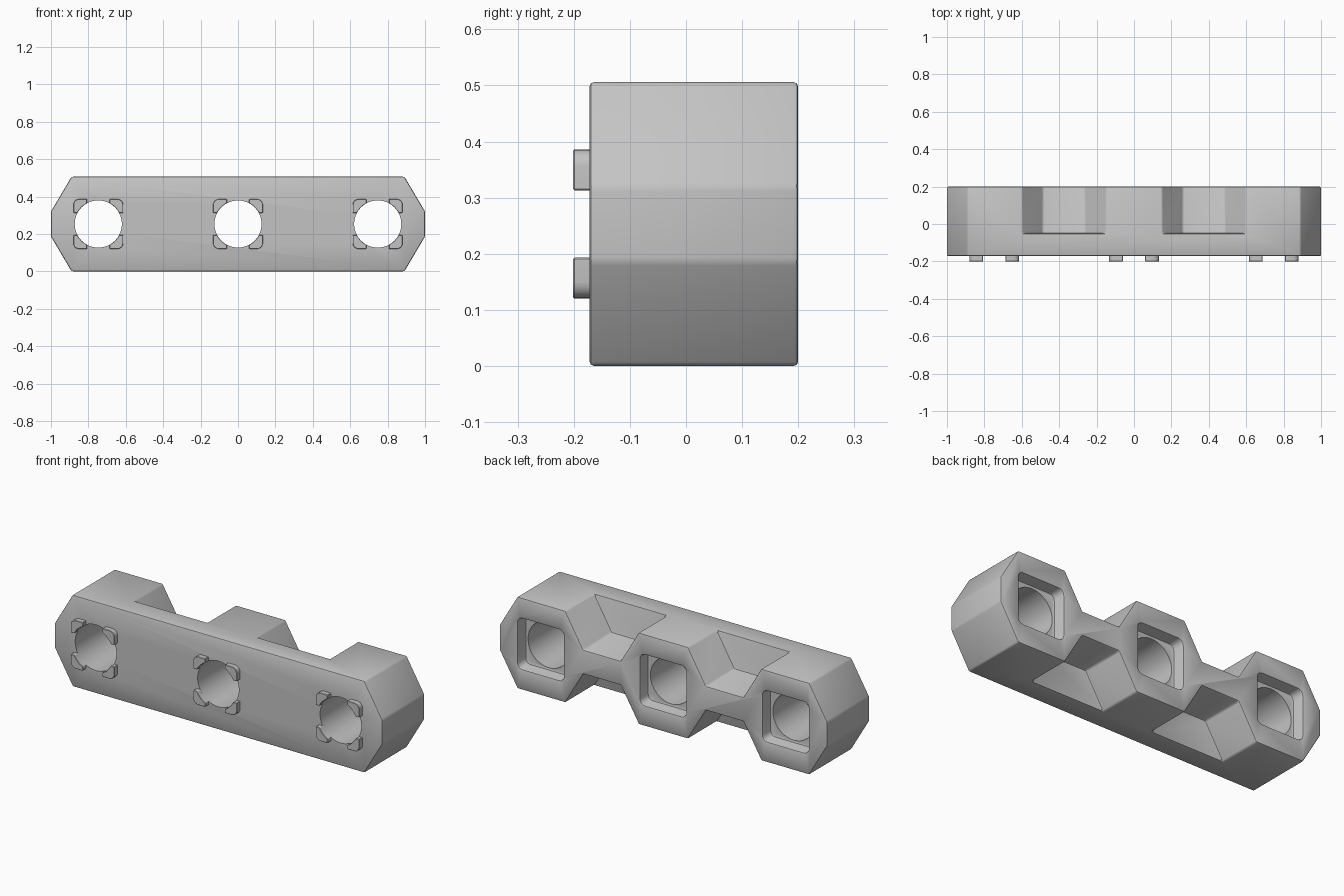
import bpy, bmesh, math

if "Cube" in bpy.data.objects:
    bpy.data.objects.remove(bpy.data.objects["Cube"], do_unlink=True)

grey = bpy.data.materials.new("plain grey")
grey.use_nodes = True
COLOUR = (0.55, 0.55, 0.55, 1)
grey.diffuse_color = COLOUR
grey.node_tree.nodes["Principled BSDF"].inputs["Base Color"].default_value = COLOUR

H, MID = 0.506, 0.253              # height and hole centre height
LOW, HIGH = 0.186, 0.32            # limits of the narrow connecting web
FRONT, BACK = -0.172, 0.2
PITCH, HOLE_R = 0.747, 0.126
CENTRES = (-PITCH, 0, PITCH)


def prisms(name, profiles, y0, y1):
    """One object made of (x, z) outlines extruded along y."""
    bm = bmesh.new()
    for profile in profiles:
        face = bm.faces.new([bm.verts.new((x, y0, z)) for x, z in profile])
        ext = bmesh.ops.extrude_face_region(bm, geom=[face])["geom"]
        bmesh.ops.translate(bm, vec=(0, y1 - y0, 0),
                            verts=[v for v in ext if isinstance(v, bmesh.types.BMVert)])
    bmesh.ops.recalc_face_normals(bm, faces=bm.faces)
    mesh = bpy.data.meshes.new(name)
    bm.to_mesh(mesh)
    bm.free()
    mesh.materials.append(grey)
    obj = bpy.data.objects.new(name, mesh)
    bpy.context.collection.objects.link(obj)
    return obj


def arc(cx, cz, r, a0, a1, n):
    return [(cx + r * math.cos(math.radians(a0 + (a1 - a0) * i / n)),
             cz + r * math.sin(math.radians(a0 + (a1 - a0) * i / n))) for i in range(n + 1)]


def rounded_square(cx, cz, half, r):
    pts = []
    for k, (sx, sz) in enumerate(((1, 1), (-1, 1), (-1, -1), (1, -1))):
        pts += arc(cx + sx * (half - r), cz + sz * (half - r), r, 90 * k, 90 * k + 90, 5)
    return pts


def cut(target, cutter):
    cutter.hide_render = True
    cutter.hide_set(True)
    mod = target.modifiers.new(cutter.name, "BOOLEAN")
    mod.operation = "DIFFERENCE"
    mod.solver = "EXACT"
    mod.object = cutter


# Bar with pointed ends
body = prisms("bar_body", [[(-0.89, 0), (0.89, 0), (1, LOW), (1, HIGH),
                            (0.89, H), (-0.89, H), (-1, HIGH), (-1, LOW)]], FRONT, BACK)

# Sloped notches between the three back blocks, above and below the web
notches = []
for cx in (-0.374, 0.374):
    top = [(cx - 0.114, HIGH), (cx + 0.114, HIGH), (cx + 0.284, 0.608), (cx - 0.284, 0.608)]
    notches += [top, [(x, H - z) for x, z in top]]
cut(body, prisms("notch_cutter", notches, -0.05, 0.3))

# Square pockets in the back
cut(body, prisms("pocket_cutter", [rounded_square(c, MID, 0.14, 0.03) for c in CENTRES],
                 BACK - 0.07, 0.3))

# Softened edges
bevel = body.modifiers.new("soft_edges", "BEVEL")
bevel.width = 0.008
bevel.segments = 2
bevel.limit_method = "ANGLE"
bevel.angle_limit = math.radians(28)
bevel.use_clamp_overlap = False

# Round holes through the bar
cut(body, prisms("hole_cutter", [arc(c, MID, HOLE_R, 0, 354.375, 63) for c in CENTRES],
                 -0.3, 0.3))

# Four corner pegs around each hole on the front
HALF, INNER = 0.133, 0.06
a = math.degrees(math.asin(INNER / HOLE_R))
corner = (arc(0, 0, HOLE_R, 90 - a, a, 8) + [(HALF, INNER)]
          + arc(HALF - 0.03, HALF - 0.03, 0.03, 0, 90, 5) + [(INNER, HALF)])
pegs = prisms("corner_pegs", [[(c + sx * x, MID + sz * z) for x, z in corner]
                              for c in CENTRES for sx in (-1, 1) for sz in (-1, 1)],
              -0.201, FRONT + 0.002)
peg_bevel = pegs.modifiers.new("soft_edges", "BEVEL")
peg_bevel.width = 0.002
peg_bevel.segments = 1
peg_bevel.angle_limit = math.radians(40)

# Smooth round walls, crisp flat faces
for obj in (body, pegs):
    bpy.ops.object.select_all(action="DESELECT")
    bpy.context.view_layer.objects.active = obj
    obj.select_set(True)
    for mod in list(obj.modifiers):
        bpy.ops.object.modifier_apply(modifier=mod.name)
    bpy.ops.object.shade_smooth_by_angle(angle=math.radians(30))
for name in ("notch_cutter", "pocket_cutter", "hole_cutter"):
    bpy.data.objects.remove(bpy.data.objects[name], do_unlink=True)
